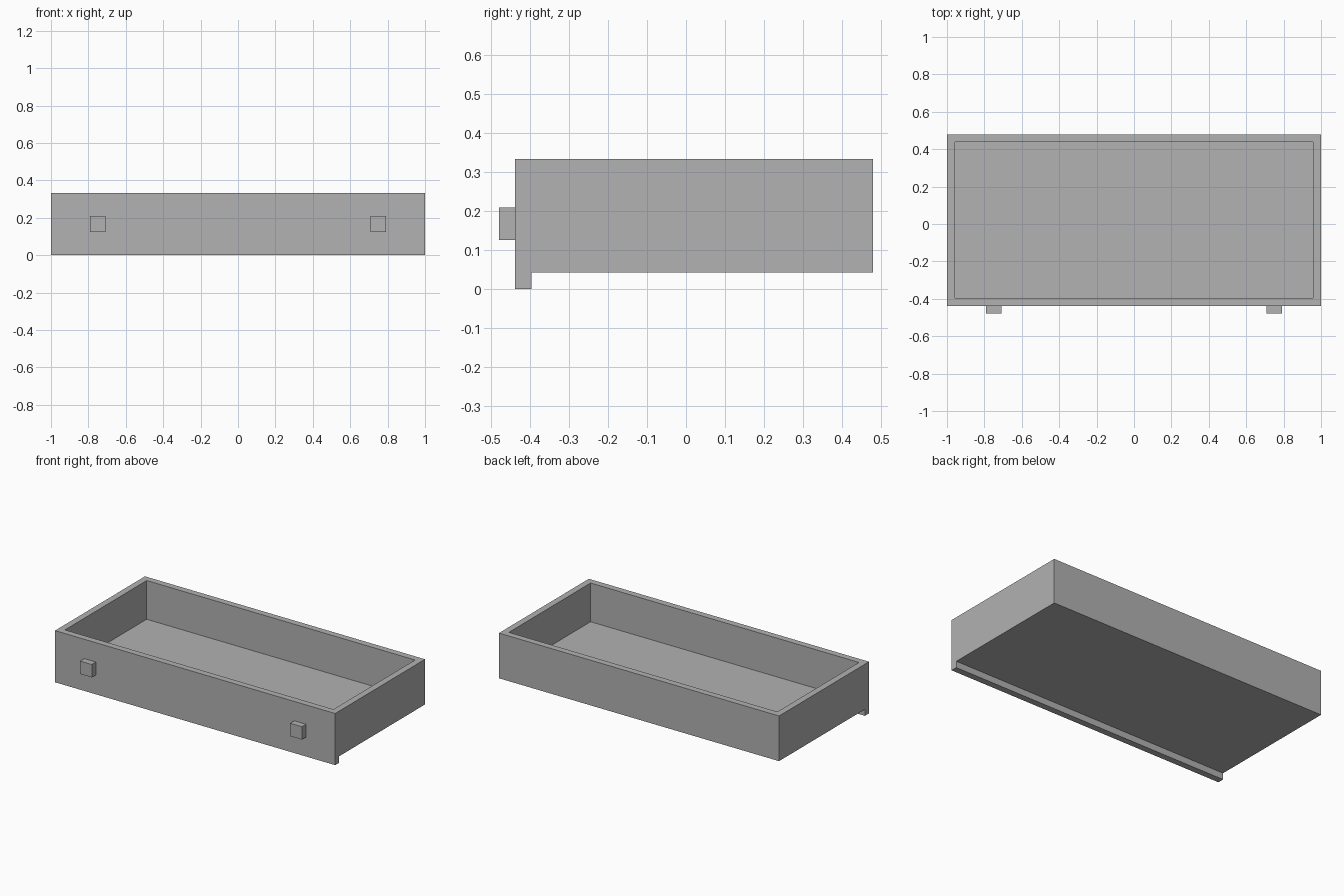
import bpy
import bmesh
from mathutils import Matrix, Vector

cube = bpy.data.objects.get("Cube")
if cube:
    bpy.data.objects.remove(cube, do_unlink=True)

U = 1 / 24                      # board thickness
FRONT, BACK, TOP = -10.5 * U, 11.5 * U, 8 * U

grey = bpy.data.materials.new("plain grey")
grey.use_nodes = True
colour = (0.445, 0.445, 0.445, 1)
grey.diffuse_color = colour
grey.node_tree.nodes["Principled BSDF"].inputs["Base Color"].default_value = colour


def add_object(name, bm):
    bmesh.ops.recalc_face_normals(bm, faces=bm.faces)
    mesh = bpy.data.meshes.new(name)
    bm.to_mesh(mesh)
    bm.free()
    mesh.materials.append(grey)
    obj = bpy.data.objects.new(name, mesh)
    bpy.context.collection.objects.link(obj)
    return obj


# Tray: side profile with a front lip, swept across the width
bm = bmesh.new()
profile = [(FRONT, 0), (FRONT + U, 0), (FRONT + U, U),
           (BACK, U), (BACK, TOP), (FRONT, TOP)]
side = bm.faces.new([bm.verts.new((-1, y, z)) for y, z in profile])
swept = bmesh.ops.extrude_face_region(bm, geom=[side])["geom"]
bmesh.ops.translate(bm, vec=(2, 0, 0),
                    verts=[v for v in swept if isinstance(v, bmesh.types.BMVert)])
bmesh.ops.recalc_face_normals(bm, faces=bm.faces)

# Hollow: inset the top, then push it down to the floor
top = max(bm.faces, key=lambda f: f.calc_center_median().z)
bmesh.ops.inset_region(bm, faces=[top], thickness=U, use_even_offset=True)
floor = bmesh.ops.extrude_discrete_faces(bm, faces=[top])["faces"][0]
bmesh.ops.translate(bm, vec=(0, 0, 2 * U - TOP), verts=floor.verts)
add_object("drawer_tray", bm)

# Square knobs on the front
for name, x in (("left_knob", 0.75), ("right_knob", -0.75)):
    bm = bmesh.new()
    size = Matrix.Diagonal(Vector((2 * U, U, 2 * U, 1)))
    place = Matrix.Translation((x, FRONT - U / 2, TOP / 2))
    bmesh.ops.create_cube(bm, size=1, matrix=place @ size)
    add_object(name, bm)
